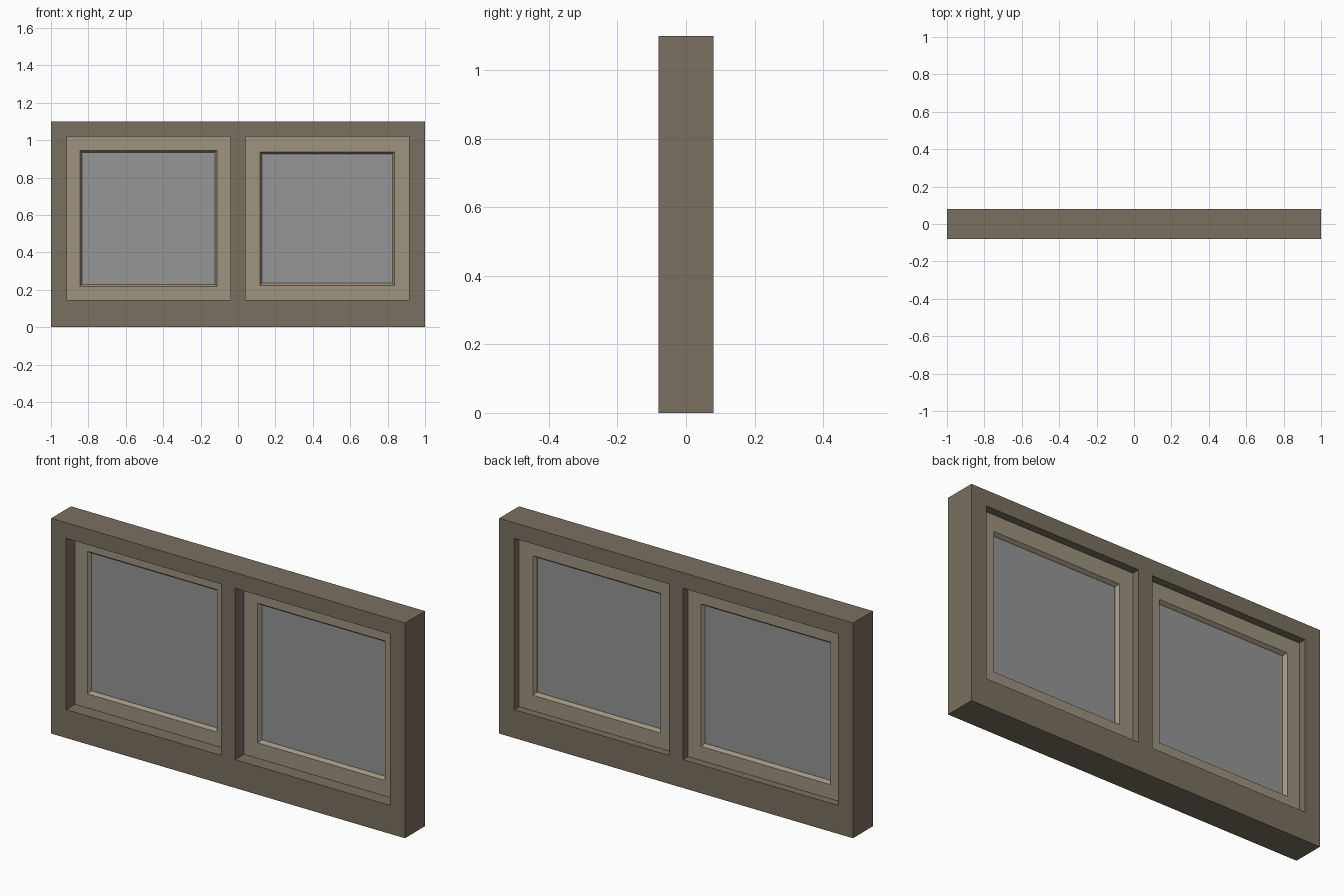
import bpy, bmesh

if "Cube" in bpy.data.objects:
    bpy.data.objects.remove(bpy.data.objects["Cube"])


def material(name, rgb):
    m = bpy.data.materials.new(name)
    m.diffuse_color = (*rgb, 1)
    m.use_nodes = True
    m.node_tree.nodes["Principled BSDF"].inputs["Base Color"].default_value = m.diffuse_color
    return m


def finish(bm, name, mat=None):
    bmesh.ops.recalc_face_normals(bm, faces=bm.faces)
    me = bpy.data.meshes.new(name)
    bm.to_mesh(me)
    bm.free()
    ob = bpy.data.objects.new(name, me)
    bpy.context.collection.objects.link(ob)
    if mat:
        me.materials.append(mat)
    return ob


FRAME = material("dark_wood", (0.195, 0.162, 0.117))
SASH = material("light_wood", (0.342, 0.292, 0.212))
GLASS = material("pane_grey", (0.305, 0.305, 0.305))
D = 0.08                      # half depth of the frame
Z0, Z1 = 0.145, 1.02          # opening height


# Outer frame: a grid of cells with the two openings left out, extruded
def outer_frame():
    xs = [-1, -0.915, -0.04, 0.04, 0.915, 1]
    zs = [0, Z0, Z1, 1.10]
    bm = bmesh.new()
    grid = [[bm.verts.new((x, -D, z)) for z in zs] for x in xs]
    for i in range(5):
        for j in range(3):
            if j == 1 and i in (1, 3):
                continue
            bm.faces.new((grid[i][j], grid[i + 1][j],
                          grid[i + 1][j + 1], grid[i][j + 1]))
    ext = bmesh.ops.extrude_face_region(bm, geom=bm.faces[:], use_keep_orig=True)
    moved = [v for v in ext["geom"] if isinstance(v, bmesh.types.BMVert)]
    bmesh.ops.translate(bm, verts=moved, vec=(0, 2 * D, 0))
    finish(bm, "outer_frame", FRAME)


# Sash: a splayed cross-section swept round a rectangle
def sash(name, x0, x1, hole):
    hx0, hx1, hz0, hz1 = hole
    s = 0.012                 # splay towards the glass
    outer = (x0, x1, Z0, Z1)
    inner = (hx0 + s, hx1 - s, hz0 + s, hz1 - s)
    section = [(outer, -0.008), (hole, -0.008), (inner, 0.009),
               (inner, 0.023), (hole, 0.04), (outer, 0.04)]
    bm = bmesh.new()
    rings = [[bm.verts.new((x, y, z)) for x, z in
              ((a, c), (b, c), (b, d), (a, d))] for (a, b, c, d), y in section]
    for k, ring in enumerate(rings):
        nxt = rings[(k + 1) % len(rings)]
        for i in range(4):
            j = (i + 1) % 4
            bm.faces.new((ring[i], ring[j], nxt[j], nxt[i]))
    finish(bm, name + "_sash", SASH)

    # Glass pane filling the sash
    a, b, c, d = inner
    bm = bmesh.new()
    bmesh.ops.create_cube(bm, size=1)
    bmesh.ops.scale(bm, verts=bm.verts, vec=(b - a, 0.012, d - c))
    bmesh.ops.translate(bm, verts=bm.verts, vec=((a + b) / 2, 0.016, (c + d) / 2))
    finish(bm, name + "_glass", GLASS)


outer_frame()
sash("left", -0.915, -0.04, (-0.846, -0.112, 0.217, 0.945))
sash("right", 0.04, 0.915, (0.117, 0.837, 0.224, 0.937))
